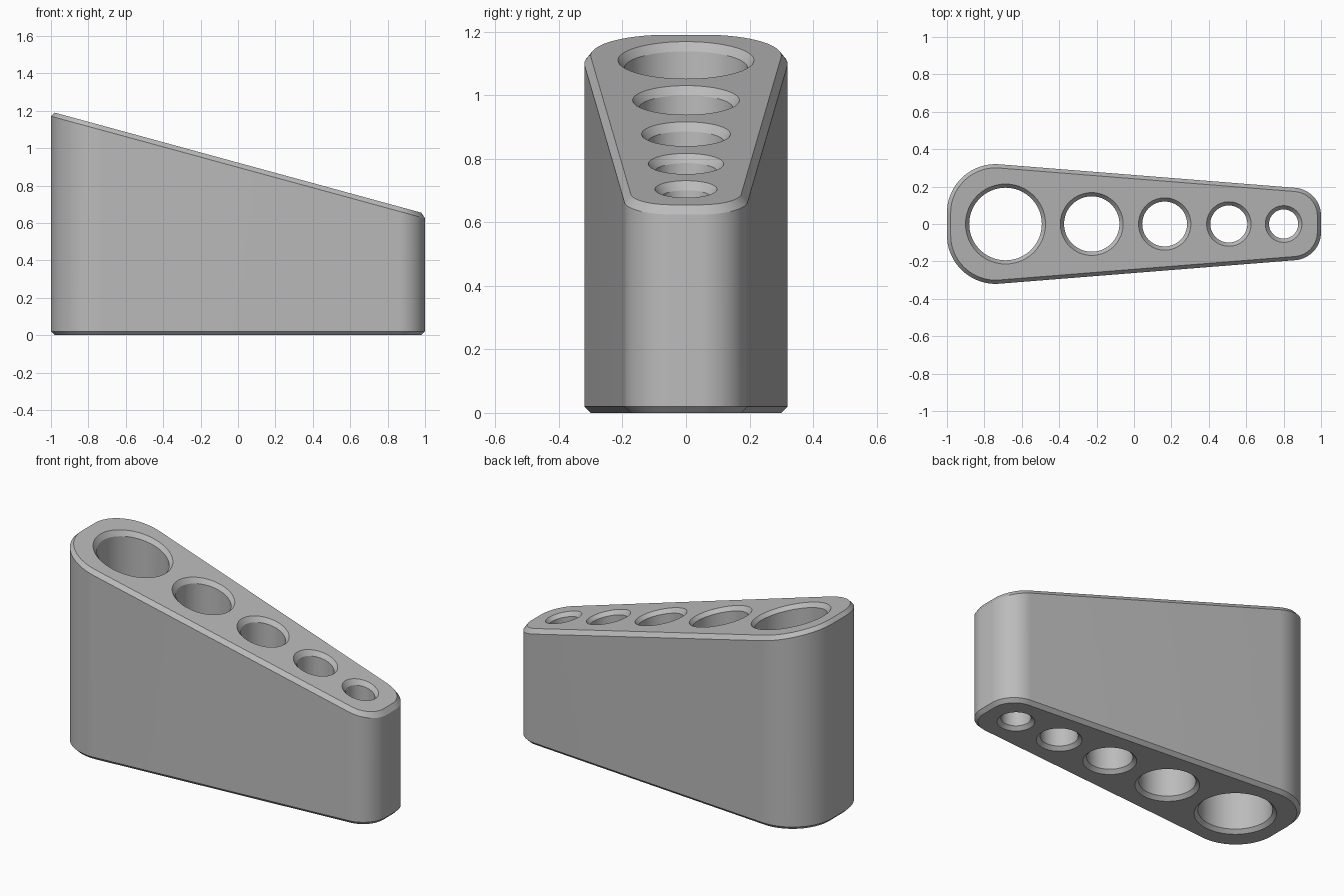
import bpy, bmesh, math
from mathutils import Vector

cube = bpy.data.objects.get("Cube")
if cube:
    bpy.data.objects.remove(cube, do_unlink=True)

BEVEL = 0.02
TOP_DROP = 0.025
BIG, SMALL = 0.26, 0.15          # corner radii of the wide and narrow ends
BIG_Y, SMALL_Y = 0.06, 0.044     # corner centre offsets
HOLES = [(-0.687, 0.194), (-0.226, 0.148), (0.164, 0.12), (0.507, 0.099), (0.80, 0.078)]


def top_z(x):
    return 0.9225 - 0.273 * x


def arc(cx, cy, r, a0, a1, n):
    return [(cx + r * math.cos(a0 + (a1 - a0) * i / n),
             cy + r * math.sin(a0 + (a1 - a0) * i / n)) for i in range(n + 1)]


def outline(inset):
    """Tapered, round-cornered plan, counter-clockwise."""
    big_x, small_x = BIG - 1, 1 - SMALL
    dx, dy = small_x - big_x, SMALL_Y - BIG_Y
    tangent = math.acos((BIG - SMALL) / math.hypot(dx, dy)) + math.atan2(dy, dx)
    half = arc(small_x, SMALL_Y, SMALL - inset, 0, tangent, 20)
    half += arc(big_x, BIG_Y, BIG - inset, tangent, math.pi, 24)
    return half + [(x, -y) for x, y in reversed(half)]


def circle(cx, r):
    return arc(cx, 0, r, 0, math.tau, 72)[:-1]


def wall(bm, edge_plan, body_plan):
    """Chamfered wall between the base and the sloping top; returns its end rings."""
    levels = [[(x, y, 0) for x, y in edge_plan],
              [(x, y, BEVEL) for x, y in body_plan],
              [(x, y, top_z(x) - TOP_DROP) for x, y in body_plan],
              [(x, y, top_z(x)) for x, y in edge_plan]]
    rings = [[bm.verts.new(p) for p in level] for level in levels]
    n = len(edge_plan)
    for low, high in zip(rings, rings[1:]):
        for i in range(n):
            j = (i + 1) % n
            bm.faces.new((low[i], low[j], high[j], high[i]))
    return rings[0], rings[-1]


bm = bmesh.new()
# Outer wall and the five chamfered through-holes
ends = [wall(bm, outline(BEVEL), outline(0))]
ends += [wall(bm, circle(x, r + BEVEL), circle(x, r)) for x, r in HOLES]

# Base and sloping top, filled around the holes
for side, normal in ((0, Vector((0, 0, -1))), (1, Vector((0.273, 0, 1)).normalized())):
    edges = []
    for pair in ends:
        ring = pair[side]
        edges += [bm.edges.get((ring[i - 1], ring[i])) for i in range(len(ring))]
    bmesh.ops.triangle_fill(bm, edges=edges, use_beauty=True, normal=normal)
bmesh.ops.recalc_face_normals(bm, faces=bm.faces)

mesh = bpy.data.meshes.new("holder_block")
bm.to_mesh(mesh)
bm.free()
block = bpy.data.objects.new("holder_block", mesh)
bpy.context.collection.objects.link(block)

# Plain grey finish
grey = bpy.data.materials.new("plain_grey")
grey.use_nodes = True
color = (0.5, 0.5, 0.5, 1)
grey.diffuse_color = color
grey.node_tree.nodes["Principled BSDF"].inputs["Base Color"].default_value = color
mesh.materials.append(grey)

# Smooth rounds with crisp chamfer edges
bpy.ops.object.select_all(action="DESELECT")
block.select_set(True)
bpy.context.view_layer.objects.active = block
bpy.ops.object.shade_smooth_by_angle(angle=math.radians(20))
